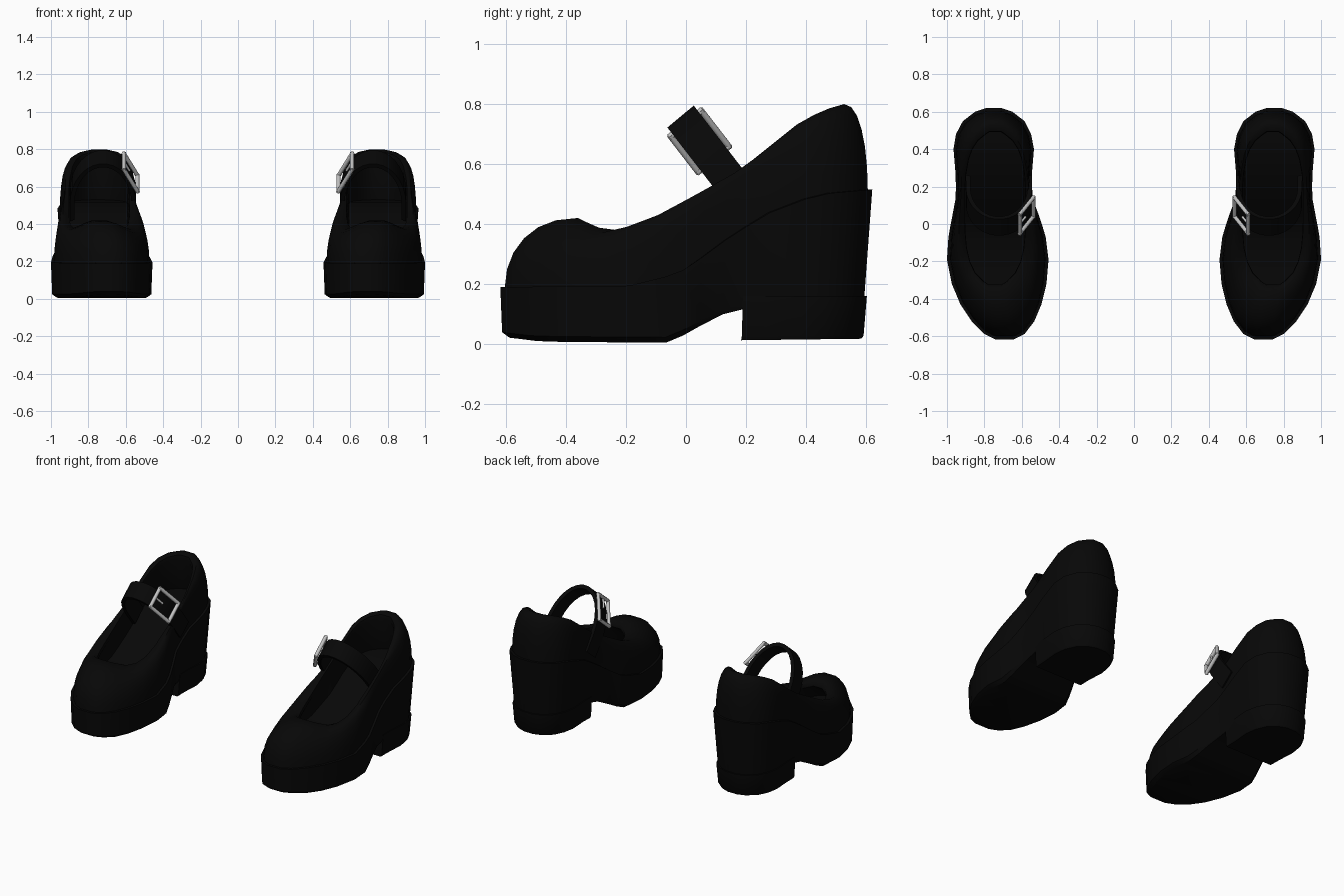
import bpy, bmesh, math
from mathutils import Vector

if "Cube" in bpy.data.objects:
    bpy.data.objects.remove(bpy.data.objects["Cube"])


def material(name, v):
    m = bpy.data.materials.new(name)
    m.diffuse_color = (v, v, v, 1)
    m.use_nodes = True
    m.node_tree.nodes["Principled BSDF"].inputs["Base Color"].default_value = m.diffuse_color
    return m


BLACK = material("black leather", 0.0022)
SILVER = material("silver metal", 0.55)

# Footprint stations: y, inner x, outer x (toe to heel)
ROWS = [(-.618, .645, .74), (-.588, .585, .80), (-.52, .533, .868), (-.43, .495, .928),
        (-.32, .468, .974), (-.19, .457, 1.0), (-.07, .472, .992), (-.01, .49, .982),
        (.05, .51, .97), (.13, .54, .955), (.195, .545, .952), (.28, .545, .955),
        (.40, .535, .965), (.48, .55, .952), (.55, .585, .915), (.60, .65, .85), (.62, .71, .79)]
# Height curves along y
SOLE_TOP = [(-.62, .19), (-.15, .195), (0, .25), (.15, .36), (.3, .45), (.45, .50), (.62, .515)]
SOLE_BOTTOM = [(-.62, .022), (-.5, .008), (-.07, .005), (.03, .045), (.08, .085), (.18, .115), (.62, .12)]
RIM_Z = [(-.36, .42), (-.30, .39), (-.23, .375), (-.1, .41), (0, .47), (.18, .58),
         (.28, .66), (.38, .74), (.46, .78), (.53, .80)]


def at(curve, y):
    """Linear interpolation along a height curve."""
    if y <= curve[0][0]:
        return curve[0][1]
    for (a, za), (b, zb) in zip(curve, curve[1:]):
        if y <= b:
            return za + (zb - za) * (y - a) / (b - a)
    return curve[-1][1]


def ring(rows, z, inset=lambda y: 0):
    """Closed outline: inner side toe to heel, then outer side back again."""
    left, right = [], []
    for y, a, b in rows:
        d, mid = inset(y), (a + b) / 2
        k = 1 - d / .25
        yy = y * (1 - d / .62)
        left.append(Vector((mid + (a - mid) * k, yy, z(y))))
        right.append(Vector((mid + (b - mid) * k, yy, z(y))))
    return left + right[::-1]


def loft(name, rings, mat, side, cap_start=False, cap_end=False, angle=35):
    """Skin rings into one mesh; caps are strips across the outline."""
    bm = bmesh.new()
    vs = [[bm.verts.new((p.x * side, p.y, p.z)) for p in r] for r in rings]
    n = len(vs[0])
    for a, b in zip(vs, vs[1:]):
        for i in range(n):
            j = (i + 1) % n
            bm.faces.new((a[i], a[j], b[j], b[i]))
    for want, r in ((cap_start, vs[0]), (cap_end, vs[-1])):
        if want:
            for i in range(n // 2 - 1):
                bm.faces.new((r[i], r[i + 1], r[n - 2 - i], r[n - 1 - i]))
    bmesh.ops.recalc_face_normals(bm, faces=bm.faces)
    me = bpy.data.meshes.new(name)
    bm.to_mesh(me)
    bm.free()
    finish(bpy.data.objects.new(name, me), mat, angle)


def finish(ob, mat, angle):
    bpy.context.collection.objects.link(ob)
    ob.data.materials.append(mat)
    bpy.ops.object.select_all(action='DESELECT')
    ob.select_set(True)
    bpy.context.view_layer.objects.active = ob
    bpy.ops.object.shade_smooth_by_angle(angle=math.radians(angle))


def taper(y):
    return .022 * min(1, max(0, (y + .1) / .4))


def top(y):
    return at(SOLE_TOP, y)


def bottom(y):
    return at(SOLE_BOTTOM, y)


def rim_rows(scale):
    """Foot opening, one station per footprint station."""
    out = []
    for y, _, _ in ROWS:
        v = (y + .618) / 1.238 * 2 - 1
        half = max(.035, .175 * (1 - abs(v) ** 3.3) ** .5)
        out.append((.083 + v * .443 * scale, .742 - half * scale, .742 + half * scale))
    return out


def rim_z(y):
    return at(RIM_Z, y)


# Strap arch leans forward: UP is its rise, ACROSS its width
UP, ACROSS = Vector((0, -.61, .79)), Vector((0, .77, .64))
BASE = Vector((.722, .15, .54))


def arch(deg, grow=0.0):
    """Half ellipse whose ends run straight down below the base."""
    t = math.radians(deg)
    c = math.cos(math.radians(min(180, max(0, deg))))
    return BASE + Vector(((.165 + grow) * c, 0, 0)) + UP * ((.265 + grow) * math.sin(t))


def bar(bm, a, b, r, side):
    """Six-sided rod between two points."""
    a, b = (Vector((p.x * side, p.y, p.z)) for p in (a, b))
    rot = (b - a).to_track_quat('Z', 'Y').to_matrix().to_4x4()
    rot.translation = (a + b) / 2
    bmesh.ops.create_cone(bm, cap_ends=True, segments=6, radius1=r, radius2=r,
                          depth=(b - a).length + r, matrix=rot)


for side, tag in ((1, "right"), (-1, "left")):
    # Platform sole
    loft(tag + "_sole", [
        ring(ROWS, bottom, lambda y: .03),
        ring(ROWS, lambda y: bottom(y) + .018, lambda y: .006 + taper(y)),
        ring(ROWS, top),
        ring(ROWS, top, lambda y: .03)], BLACK, side, True, True)

    # Heel block
    heel = ROWS[10:]
    loft(tag + "_heel", [
        ring(heel, lambda y: .013 + .012 * (y - .19), lambda y: .037),
        ring(heel, lambda y: .028, lambda y: .029),
        ring(heel, lambda y: .16, lambda y: .018)], BLACK, side, True, True)

    # Upper: rounded outside wall, rim, inside wall and insole
    base = ring(ROWS, top, lambda y: .015)
    rim = ring(rim_rows(1), rim_z)
    rings = []
    for k in range(7):
        t = k / 6 * math.pi / 2
        c, s = 1 - max(0, math.cos(t)) ** .88, math.sin(t)
        rings.append([Vector((a.x + (b.x - a.x) * c, a.y + (b.y - a.y) * c, a.z + (b.z - a.z) * s))
                      for a, b in zip(base, rim)])
    rings.append(ring(rim_rows(.93), lambda y: rim_z(y) - .006))
    rings.append(ring(rim_rows(.92), lambda y: rim_z(y) - .03))
    rings.append(ring(ROWS, lambda y: top(y) + .015, lambda y: .06))
    loft(tag + "_upper", rings, BLACK, side, False, True, 50)

    # Ankle strap
    strap = []
    for k in range(20):
        d = -24 + k * 12
        o, i = arch(d, .012), arch(d, -.012)
        w = ACROSS * .057
        strap.append([o - w, o + w, i + w, i - w])
    loft(tag + "_strap", strap, BLACK, side, True, True)

    # Buckle frame and prong on the inner side of the strap
    mid = arch(143, .02)
    along = (arch(138, .02) - arch(148, .02)).normalized()
    u, w = along * .082, ACROSS * .066
    corners = [mid - u - w, mid + u - w, mid + u + w, mid - u + w]
    bm = bmesh.new()
    for a, b in zip(corners, corners[1:] + corners[:1]):
        bar(bm, a, b, .012, side)
    bar(bm, mid + u, mid + u * .2, .007, side)
    me = bpy.data.meshes.new(tag + "_buckle")
    bm.to_mesh(me)
    bm.free()
    finish(bpy.data.objects.new(tag + "_buckle", me), SILVER, 65)
